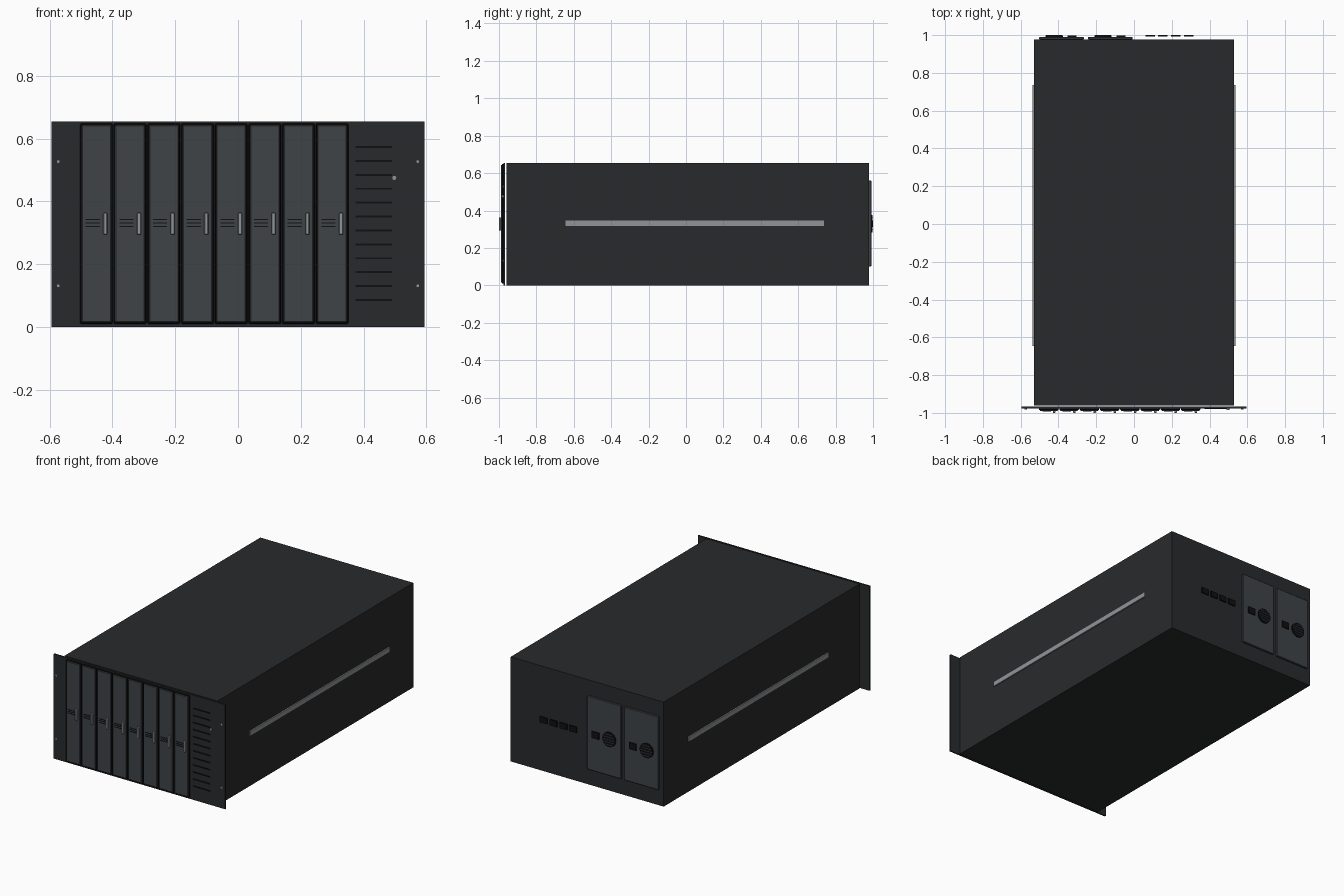
import bpy, math

if "Cube" in bpy.data.objects:
    bpy.data.objects.remove(bpy.data.objects["Cube"])


def material(name, r, g, b):
    m = bpy.data.materials.new(name)
    m.diffuse_color = (r, g, b, 1)
    m.use_nodes = True
    m.node_tree.nodes["Principled BSDF"].inputs["Base Color"].default_value = m.diffuse_color
    return m


BODY = material("charcoal", 0.022, 0.023, 0.025)
BLACK = material("black", 0.005, 0.005, 0.006)
SLATE = material("slate", 0.05, 0.056, 0.061)
SILVER = material("silver", 0.28, 0.30, 0.31)


def box(name, x, y, z, mat, bevel=0.0):
    """Box from (min, max) ranges on each axis."""
    lo, hi = zip(x, y, z)
    bpy.ops.mesh.primitive_cube_add(size=1, location=[(a + b) / 2 for a, b in zip(lo, hi)])
    o = bpy.context.object
    o.name = name
    o.scale = [b - a for a, b in zip(lo, hi)]
    bpy.ops.object.transform_apply(location=False, rotation=False, scale=True)
    o.data.materials.append(mat)
    if bevel:
        mod = o.modifiers.new("edge_bevel", 'BEVEL')
        mod.width = bevel
        mod.segments = 1
    return o


def disc(name, x, z, r, y, mat, sides=24):
    """Short cylinder along y between the two y values."""
    bpy.ops.mesh.primitive_cylinder_add(vertices=sides, radius=r, depth=y[1] - y[0],
                                        location=(x, (y[0] + y[1]) / 2, z),
                                        rotation=(math.pi / 2, 0, 0))
    o = bpy.context.object
    o.name = name
    o.data.materials.append(mat)
    bpy.ops.object.shade_smooth_by_angle()
    return o


def span(c, w):
    return (c - w / 2, c + w / 2)


# Chassis and rack faceplate
box("chassis", (-0.53, 0.53), (-0.96, 0.978), (0, 0.655), BODY)
box("faceplate", (-0.595, 0.595), (-0.976, -0.967), (0, 0.655), BODY)

# Side rails and faceplate screws
for s in (-1, 1):
    box("side_rail", sorted((s * 0.528, s * 0.538)), (-0.645, 0.737), (0.316, 0.347), SILVER)
    for z in (0.131, 0.527):
        disc("rack_screw", s * 0.573, z, 0.006, (-0.981, -0.974), SILVER, 16)

# Eight drive bays: dark surround, door, handle, small slots
for i in range(8):
    c = -0.451 + i * 0.1073
    box("bay_surround", span(c, 0.104), (-0.985, -0.974), (0.010, 0.648), BLACK, 0.003)
    box("bay_door", span(c, 0.095), (-0.990, -0.982), (0.015, 0.643), SLATE, 0.003)
    box("bay_handle", span(c + 0.028, 0.013), (-1.0, -0.989), (0.294, 0.364), SILVER, 0.002)
    for z in (0.320, 0.331, 0.342):
        box("bay_slot", span(c - 0.012, 0.045), (-0.992, -0.989), span(z, 0.004), BLACK)

# Vent slots and indicator light
for i in range(12):
    box("vent_slot", (0.374, 0.490), (-0.980, -0.975), span(0.086 + i * 0.0443, 0.006), BLACK)
disc("indicator_light", 0.498, 0.475, 0.008, (-0.984, -0.975), SILVER, 16)

# Two rear power supplies with round fan, guard bars and inlet
for c in (-0.384, -0.125):
    box("supply_panel", span(c, 0.236), (0.976, 0.991), (0.10, 0.56), SLATE, 0.003)
    fx = c - 0.039
    disc("supply_fan", fx, 0.329, 0.046, (0.989, 0.998), BLACK, 32)
    for k in range(-2, 3):
        dz = k * 0.016
        w = 2 * math.sqrt(0.042 ** 2 - dz ** 2)
        box("fan_guard_bar", span(fx, w), (0.997, 1.0), span(0.329 + dz, 0.004), SLATE)
    box("power_inlet", span(c + 0.056, 0.048), (0.989, 0.998), span(0.329, 0.042), BLACK)

# Rear ports
for i in range(4):
    box("rear_port", span(0.085 + i * 0.068, 0.05), (0.992, 1.0), span(0.329, 0.036), BLACK)
